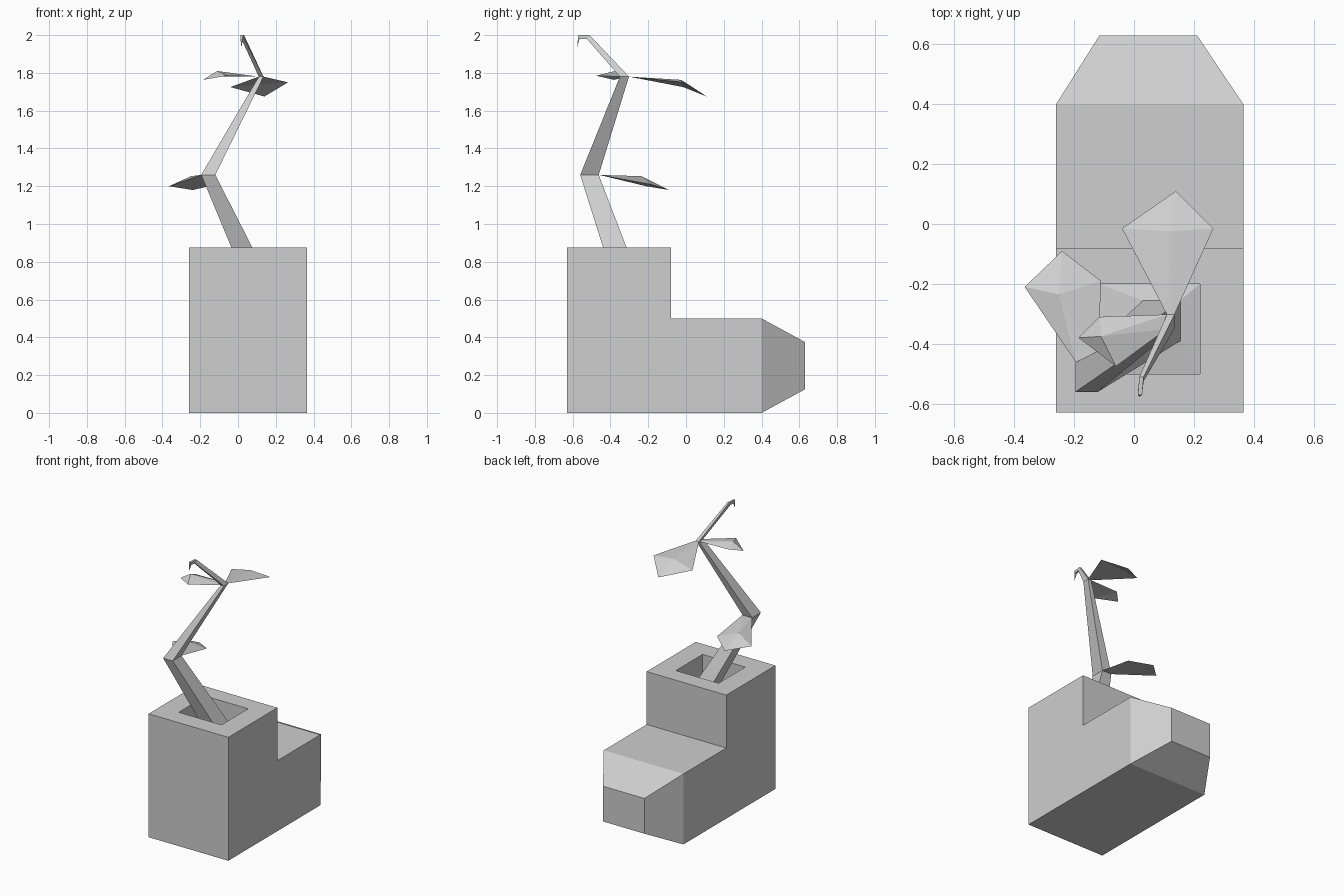
import bpy
import bmesh

cube = bpy.data.objects.get("Cube")
if cube:
    bpy.data.objects.remove(cube, do_unlink=True)

grey = bpy.data.materials.new("plain_grey")
grey.use_nodes = True
colour = (0.62, 0.62, 0.62, 1)
grey.diffuse_color = colour
grey.node_tree.nodes["Principled BSDF"].inputs["Base Color"].default_value = colour


def finish(name, bm):
    bmesh.ops.recalc_face_normals(bm, faces=bm.faces)
    mesh = bpy.data.meshes.new(name)
    bm.to_mesh(mesh)
    bm.free()
    mesh.materials.append(grey)
    obj = bpy.data.objects.new(name, mesh)
    bpy.context.collection.objects.link(obj)
    return obj


def flat(x0, x1, y0, y1, z):
    """Horizontal rectangle."""
    return [(x0, y0, z), (x1, y0, z), (x1, y1, z), (x0, y1, z)]


def upright(x0, x1, z0, z1, y):
    """Rectangle facing along y."""
    return [(x0, y, z0), (x1, y, z0), (x1, y, z1), (x0, y, z1)]


def loft(name, rings, cap_start=True, cap_end=True, tip=None):
    """Skin a row of four-cornered rings, optionally closing to a point."""
    bm = bmesh.new()
    rows = [[bm.verts.new(p) for p in ring] for ring in rings]
    for a, b in zip(rows, rows[1:]):
        for i in range(4):
            j = (i + 1) % 4
            bm.faces.new((a[i], a[j], b[j], b[i]))
    if cap_start:
        bm.faces.new(rows[0])
    if tip:
        point = bm.verts.new(tip)
        for i in range(4):
            bm.faces.new((rows[-1][i], rows[-1][(i + 1) % 4], point))
    elif cap_end:
        bm.faces.new(rows[-1])
    return finish(name, bm)


def leaf(name, outline, ridge):
    """Faceted leaf: fan from the ridge point above, flat fan below."""
    bm = bmesh.new()
    rim = [bm.verts.new(p) for p in outline]
    top = bm.verts.new(ridge)
    for i, v in enumerate(rim):
        bm.faces.new((v, rim[(i + 1) % len(rim)], top))
    bmesh.ops.triangulate(bm, faces=[bm.faces.new(rim)])
    return finish(name, bm)


# Boot shaft with a square planting hole
L, R = -0.26, 0.365
hole = (-0.115, 0.22, -0.5, -0.2)
loft("boot_shaft", [
    flat(L, R, -0.63, -0.08, 0),
    flat(L, R, -0.63, -0.08, 0.875),
    flat(*hole, 0.875),
    flat(*hole, 0.70),
], cap_end=False)

# Soil rising slightly to the stem
stem_base = flat(0.03, 0.155, -0.39, -0.255, 0.72)
loft("soil", [flat(*hole, 0.70), stem_base], cap_start=False)

# Boot foot and tapered toe
loft("boot_foot", [
    upright(L, R, 0, 0.5, -0.08),
    upright(L, R, 0, 0.5, 0.40),
    upright(-0.115, 0.21, 0.125, 0.375, 0.63),
], cap_start=False)

# Crooked stem, then a thin curled shoot
loft("stem", [
    stem_base,
    flat(-0.195, -0.12, -0.56, -0.462, 1.26),
    flat(0.11, 0.135, -0.35, -0.302, 1.78),
], cap_start=False)
loft("curled_shoot", [
    flat(0.11, 0.135, -0.35, -0.302, 1.78),
    [(0.018, -0.525, 1.98), (0.032, -0.525, 1.98),
     (0.032, -0.51, 2.0), (0.018, -0.51, 2.0)],
    [(0.013, -0.563, 1.98), (0.027, -0.563, 1.98),
     (0.027, -0.57, 2.0), (0.013, -0.57, 2.0)],
], cap_start=False, tip=(0.018, -0.577, 1.935))

# Leaves
leaf("lower_leaf", [
    (-0.195, -0.46, 1.26), (-0.365, -0.21, 1.20), (-0.24, -0.09, 1.18),
    (-0.11, -0.19, 1.21), (-0.12, -0.46, 1.26),
], (-0.25, -0.235, 1.253))
leaf("back_leaf", [
    (0.11, -0.302, 1.78), (-0.04, -0.015, 1.725), (0.14, 0.11, 1.675),
    (0.265, -0.015, 1.75), (0.135, -0.302, 1.78),
], (0.115, -0.025, 1.763))
leaf("side_leaf", [
    (0.11, -0.35, 1.78), (-0.06, -0.475, 1.785), (-0.185, -0.38, 1.763),
    (-0.115, -0.31, 1.782), (0.11, -0.302, 1.78),
], (-0.11, -0.375, 1.81))
